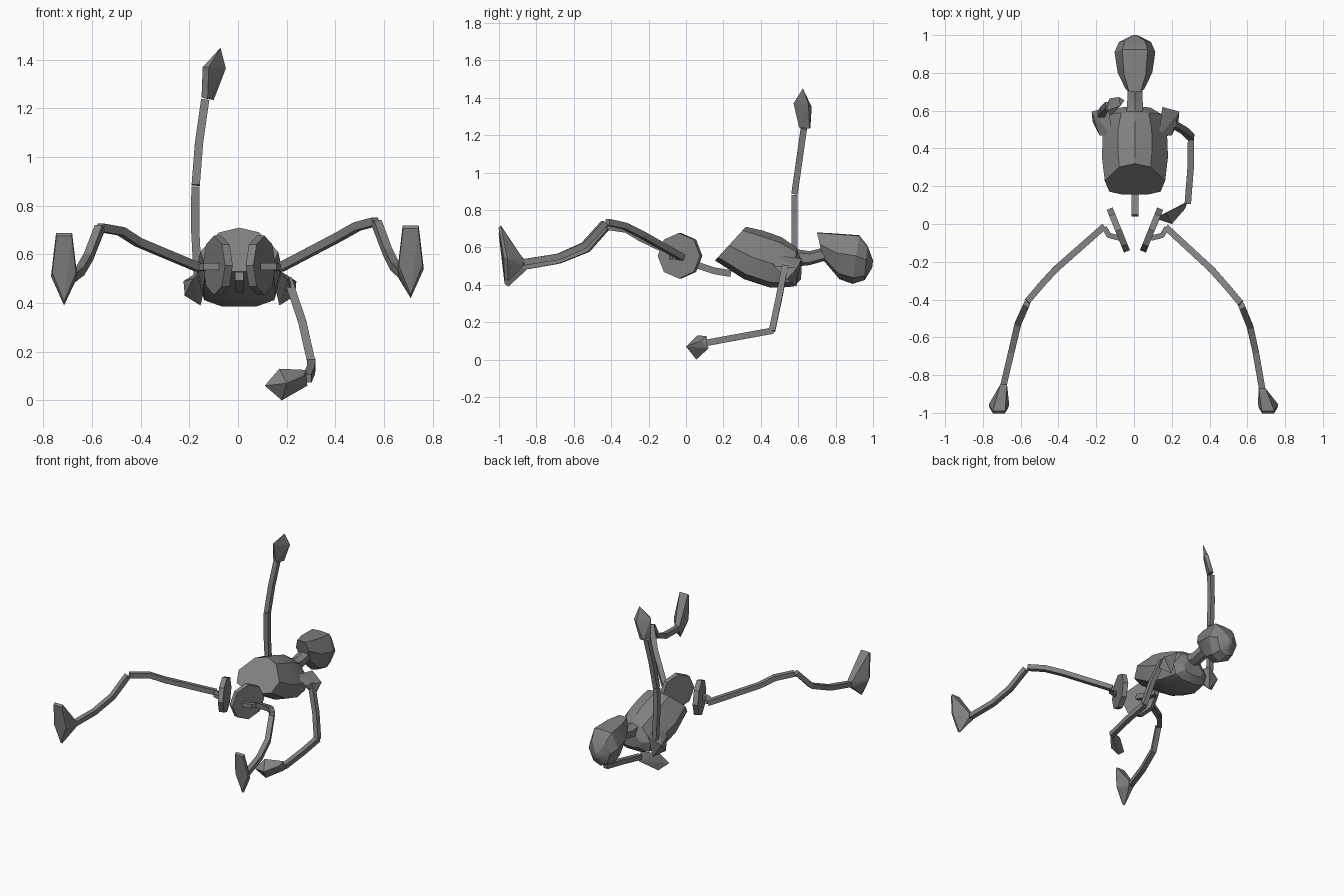
import bpy, bmesh, math
from mathutils import Vector, Matrix

cube = bpy.data.objects.get("Cube")
if cube:
    bpy.data.objects.remove(cube, do_unlink=True)

grey = bpy.data.materials.new("mid grey")
grey.use_nodes = True
grey.diffuse_color = (0.22, 0.22, 0.22, 1)
grey.node_tree.nodes["Principled BSDF"].inputs["Base Color"].default_value = (0.22, 0.22, 0.22, 1)


def finish(name, bm, smooth=0):
    bmesh.ops.recalc_face_normals(bm, faces=bm.faces)
    mesh = bpy.data.meshes.new(name)
    bm.to_mesh(mesh)
    bm.free()
    mesh.materials.append(grey)
    obj = bpy.data.objects.new(name, mesh)
    bpy.context.collection.objects.link(obj)
    if smooth:
        bpy.ops.object.select_all(action='DESELECT')
        obj.select_set(True)
        bpy.context.view_layer.objects.active = obj
        bpy.ops.object.shade_smooth_by_angle(angle=math.radians(smooth))
    return obj


def loft(name, rings, smooth=0):
    bm = bmesh.new()
    loops = [[bm.verts.new(p) for p in ring] for ring in rings]
    n = len(loops[0])
    for a, b in zip(loops, loops[1:]):
        for i in range(n):
            j = (i + 1) % n
            bm.faces.new((a[i], a[j], b[j], b[i]))
    bm.faces.new(loops[0])
    bm.faces.new(loops[-1])
    return finish(name, bm, smooth)


def bar(name, path, width=0.034):
    """Square rod mitred along a path."""
    pts = [Vector(p) for p in path]
    rings = []
    for i, p in enumerate(pts):
        t = (pts[min(i + 1, len(pts) - 1)] - pts[max(i - 1, 0)]).normalized()
        ref = Vector((0, 1, 0)) if abs(t.z) > 0.8 else Vector((0, 0, 1))
        u = t.cross(ref).normalized() * width / 2
        v = t.cross(u).normalized() * width / 2
        rings.append([p + u + v, p - u + v, p - u - v, p + u - v])
    return loft(name, rings)


def hull(name, points):
    bm = bmesh.new()
    for p in points:
        bm.verts.new(p)
    res = bmesh.ops.convex_hull(bm, input=bm.verts)
    junk = {g for g in res["geom_interior"] + res["geom_unused"] if isinstance(g, bmesh.types.BMVert)}
    bmesh.ops.delete(bm, geom=list(junk), context='VERTS')
    return finish(name, bm)


def body(name, section, stations, smooth):
    """Loft a section between upper and lower (y, z) outline points."""
    full = section + [(-x, h) for x, h in reversed(section) if x]
    rings = []
    for top, low, half in stations:
        top, low = Vector(top), Vector(low)
        rings.append([(x * half + 0.005, *(low.lerp(top, (h + 1) / 2))) for x, h in full])
    return loft(name, rings, smooth)


# Rib cage, head, neck and lower spine
body("rib_cage", [(0, 1), (0.52, 0.78), (1, -0.1), (0.85, -0.8), (0.4, -1), (0, -1)],
     [((0.32, 0.71), (0.155, 0.53), 0.16), ((0.41, 0.69), (0.31, 0.43), 0.175),
      ((0.51, 0.655), (0.45, 0.385), 0.17), ((0.59, 0.60), (0.575, 0.39), 0.14),
      ((0.62, 0.54), (0.615, 0.43), 0.08)], 25)
body("head", [(0, 1), (0.62, 0.97), (1, 0.15), (0.62, -0.75), (0, -1)],
     [((0.70, 0.68), (0.735, 0.53), 0.05), ((0.79, 0.675), (0.82, 0.43), 0.092),
      ((0.925, 0.665), (0.89, 0.405), 0.108), ((0.97, 0.61), (0.955, 0.425), 0.085),
      ((1.0, 0.53), (0.995, 0.49), 0.015)], 25)
body("neck", [(0, 1), (0.8, 0.6), (0.8, -0.6), (0, -1)],
     [((0.59, 0.59), (0.61, 0.50), 0.055), ((0.66, 0.58), (0.66, 0.505), 0.05),
      ((0.74, 0.60), (0.75, 0.53), 0.05)], 25)
bar("lower_spine", [(0.005, 0.24, 0.46), (0.005, 0.15, 0.475), (0.005, 0.045, 0.51)], 0.036)

# Paired shoulder blades, hip plates and hip pegs
for side, label in ((1, "left"), (-1, "right")):
    def flip(points):
        return [(0.008 + side * (x - 0.008), y, z) for x, y, z in points]
    hull(label + "_shoulder", flip([(0.15, 0.62, 0.54), (0.24, 0.595, 0.49), (0.235, 0.54, 0.43),
                                    (0.13, 0.46, 0.56), (0.17, 0.59, 0.39), (0.20, 0.47, 0.50)]))
    bm = bmesh.new()
    turn = Matrix.Rotation(-side * math.radians(22), 4, 'Z') @ Matrix.Rotation(math.pi / 2, 4, 'Y')
    bmesh.ops.create_cone(bm, cap_ends=True, segments=8, radius1=0.122, radius2=0.122, depth=0.034,
                          matrix=Matrix.Translation((0.005 + side * 0.088, -0.032, 0.555)) @ turn)
    finish(label + "_hip_plate", bm)
    bar(label + "_hip_peg", flip([(0.09, -0.075, 0.55), (0.15, -0.06, 0.55), (0.172, -0.02, 0.545)]), 0.028)

# Raised right arm
bar("right_upper_arm", [(-0.165, 0.58, 0.50), (-0.176, 0.58, 0.70), (-0.175, 0.58, 0.88)])
bar("right_forearm", [(-0.174, 0.58, 0.885), (-0.16, 0.605, 1.06), (-0.135, 0.63, 1.235)])
hull("right_hand", [(-0.15, 0.61, 1.245), (-0.125, 0.605, 1.24), (-0.10, 0.66, 1.235), (-0.13, 0.665, 1.24),
                    (-0.145, 0.60, 1.37), (-0.12, 0.575, 1.37), (-0.05, 0.655, 1.365),
                    (-0.08, 0.672, 1.35), (-0.072, 0.625, 1.45)])

# Bent left arm
bar("left_upper_arm", [(0.205, 0.53, 0.50), (0.265, 0.495, 0.32), (0.302, 0.46, 0.155)])
bar("left_forearm", [(0.302, 0.465, 0.155), (0.30, 0.30, 0.125), (0.285, 0.11, 0.09)])
hull("left_hand", [(0.28, 0.11, 0.125), (0.285, 0.12, 0.06), (0.27, 0.08, 0.1), (0.17, 0.06, 0.13),
                   (0.18, 0.055, 0), (0.20, 0.0, 0.07), (0.11, 0.03, 0.06)])

# Splayed legs and feet
LEGS = {
    "left": ([(0.172, -0.02, 0.545), (0.41, -0.24, 0.67), (0.49, -0.33, 0.715), (0.565, -0.42, 0.735)],
             [(0.57, -0.435, 0.73), (0.615, -0.545, 0.61), (0.645, -0.68, 0.55), (0.678, -0.87, 0.52)], 0.71, 0.03),
    "right": ([(-0.16, -0.015, 0.545), (-0.41, -0.235, 0.65), (-0.48, -0.31, 0.695), (-0.565, -0.41, 0.71)],
              [(-0.568, -0.425, 0.71), (-0.615, -0.53, 0.59), (-0.65, -0.68, 0.53), (-0.69, -0.85, 0.50)], -0.715, 0.0),
}
for label, (thigh, shin, x, lift) in LEGS.items():
    bar(label + "_thigh", thigh)
    bar(label + "_shin", shin)
    sole = [(-0.033, -0.99, 0.688), (0.033, -0.99, 0.688), (0.054, -0.955, 0.51),
            (0, -0.95, 0.39), (-0.054, -0.955, 0.51)]
    points = [(x + dx, y, z + lift) for dx, y, z in sole]
    points += [(x + dx * 0.95, y - 0.012, z + lift - 0.012 * (z > 0.6)) for dx, y, z in sole[:2]]
    points += [(x + dx * 0.9, y - 0.02, z + lift + 0.015) for dx, y, z in sole[2:]]
    ax, ay, az = shin[-1]
    points += [(ax + i * 0.018, ay, az + j * 0.018) for i in (-1, 1) for j in (-1, 1)]
    hull(label + "_foot", points)
